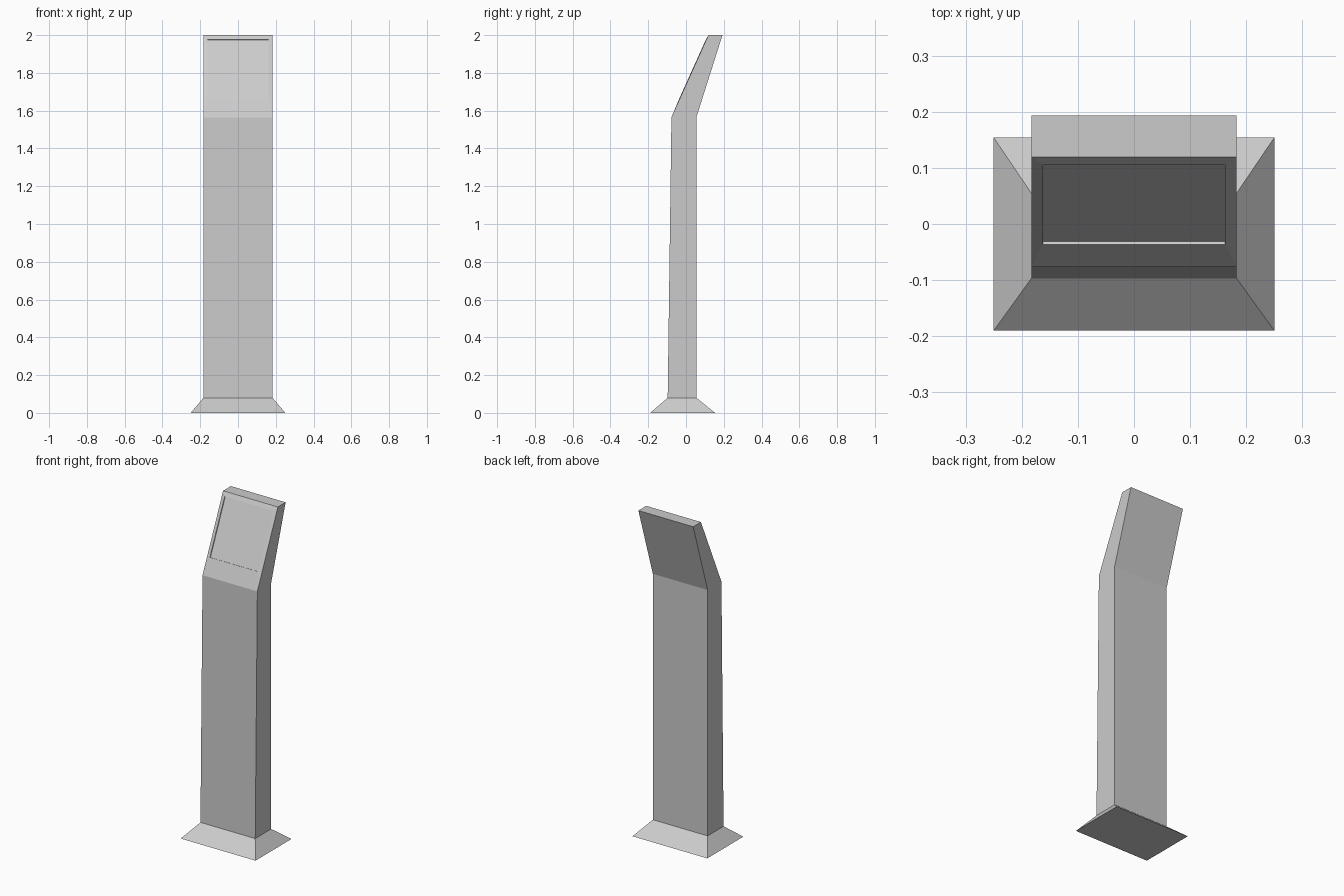
import bpy, bmesh
from mathutils import Vector

if "Cube" in bpy.data.objects:
    bpy.data.objects.remove(bpy.data.objects["Cube"])

HALF_W = 0.183


def make_object(name, bm):
    bmesh.ops.recalc_face_normals(bm, faces=bm.faces)
    mesh = bpy.data.meshes.new(name)
    bm.to_mesh(mesh)
    bm.free()
    obj = bpy.data.objects.new(name, mesh)
    bpy.context.collection.objects.link(obj)
    return obj


def loft(bm, a, b):
    """Closed solid between two matching loops; returns the side faces."""
    va = [bm.verts.new(p) for p in a]
    vb = [bm.verts.new(p) for p in b]
    bm.faces.new(va)
    bm.faces.new(vb[::-1])
    n = len(va)
    return [bm.faces.new((va[i], vb[i], vb[(i + 1) % n], va[(i + 1) % n]))
            for i in range(n)]


def rect(x, y0, y1, z):
    return [(-x, y0, z), (x, y0, z), (x, y1, z), (-x, y1, z)]


# Flared foot
bm = bmesh.new()
loft(bm, rect(0.25, -0.19, 0.154, 0), rect(HALF_W, -0.097, 0.055, 0.08))
make_object("foot", bm)

# Column with leaning head, extruded from its side profile
profile = [(-0.097, 0.08), (-0.077, 1.565), (0.119, 2.0),
           (0.193, 2.0), (0.055, 1.565), (0.055, 0.08)]
bm = bmesh.new()
sides = loft(bm, [(-HALF_W, y, z) for y, z in profile],
             [(HALF_W, y, z) for y, z in profile])
bmesh.ops.recalc_face_normals(bm, faces=bm.faces)

# Screen frame: inset the leaning face, slightly raised, deeper bottom margin
screen = sides[1]
up = Vector((0, 0.196, 0.435)).normalized()
bmesh.ops.inset_region(bm, faces=[screen], thickness=0.029, depth=0.003)
for v in screen.verts:
    v.co += up * (0.085 if v.co.z < 1.8 else -0.007)

# Recessed screen
normal = screen.normal.copy()
bmesh.ops.inset_region(bm, faces=[screen], thickness=0.0001, depth=0)
for v in screen.verts:
    v.co -= normal * 0.006
make_object("column_with_screen", bm)
